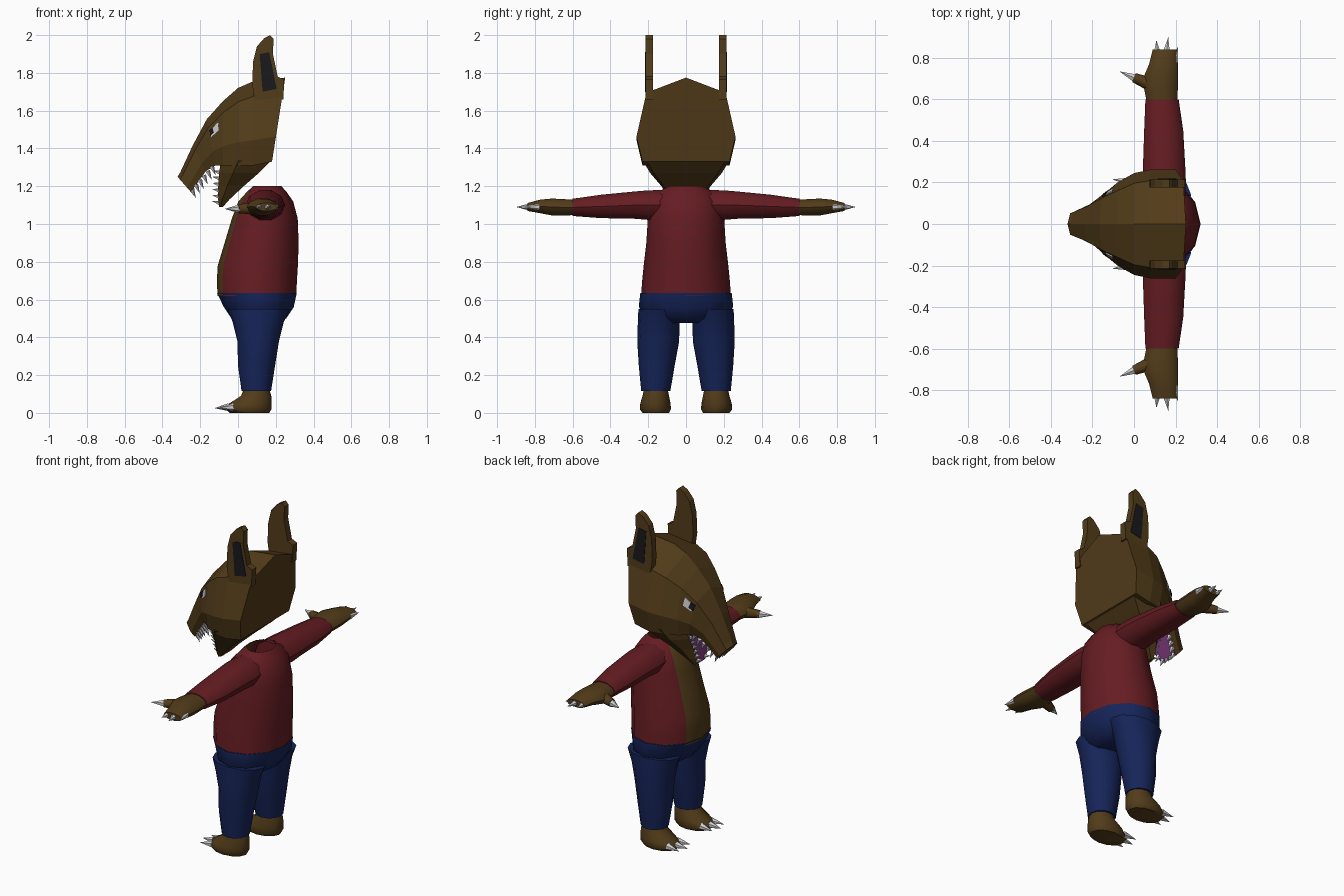
import bpy, bmesh, math
from mathutils import Vector, Matrix
from mathutils.bvhtree import BVHTree

if "Cube" in bpy.data.objects:
    bpy.data.objects.remove(bpy.data.objects["Cube"])


def material(name, rgb):
    m = bpy.data.materials.new(name)
    m.diffuse_color = (*rgb, 1)
    m.use_nodes = True
    m.node_tree.nodes["Principled BSDF"].inputs["Base Color"].default_value = m.diffuse_color
    return m


BROWN = material("brown_fur", (0.085, 0.045, 0.01))
RED = material("red_cloth", (0.13, 0.012, 0.016))
BLUE = material("blue_cloth", (0.008, 0.018, 0.1))
PINK = material("mouth_pink", (0.25, 0.05, 0.25))
BLACK = material("black", (0.01, 0.01, 0.012))
PALE = material("claw_grey", (0.6, 0.6, 0.6))


def finish(name, bm, mats, mirror=False, smooth=None):
    bmesh.ops.recalc_face_normals(bm, faces=bm.faces)
    me = bpy.data.meshes.new(name)
    bm.to_mesh(me)
    bm.free()
    for m in mats:
        me.materials.append(m)
    if smooth:
        me.shade_smooth()
        me.set_sharp_from_angle(angle=math.radians(smooth))
    ob = bpy.data.objects.new(name, me)
    bpy.context.collection.objects.link(ob)
    if mirror:
        mod = ob.modifiers.new("mirror", 'MIRROR')
        mod.use_axis = (False, True, False)
    return ob


def loft(name, rings, mats, caps=(True, True), pick=None, **kw):
    """Skin a list of point rings; pick(i, j) chooses the material slot of a face."""
    bm = bmesh.new()
    vs = [[bm.verts.new(p) for p in r] for r in rings]
    n = len(vs[0])
    for i in range(len(vs) - 1):
        for j in range(n):
            k = (j + 1) % n
            f = bm.faces.new((vs[i][j], vs[i][k], vs[i + 1][k], vs[i + 1][j]))
            f.material_index = pick(i, j) if pick else 0
    if caps[0]:
        bm.faces.new(vs[0])
    if caps[1]:
        bm.faces.new(vs[-1])
    return finish(name, bm, mats, **kw)


def rings_z(rows, n=12):
    """Horizontal ellipses from (z, cx, rx, cy, ry)."""
    a = [2 * math.pi * j / n for j in range(n)]
    return [[(cx + rx * math.cos(t), cy + ry * math.sin(t), z) for t in a]
            for z, cx, rx, cy, ry in rows]


def rings_y(rows, n=10):
    """Upright ellipses along the arm from (y, cx, rx, cz, rz)."""
    a = [2 * math.pi * j / n for j in range(n)]
    return [[(cx + rx * math.cos(t), y, cz + rz * math.sin(t)) for t in a]
            for y, cx, rx, cz, rz in rows]


def spikes(name, items, mat, segs=6):
    """Tapered cones from (base, tip, base radius, tip radius), mirrored."""
    bm = bmesh.new()
    for base, tip, r, r2 in items:
        a, b = Vector(base), Vector(tip)
        m = Matrix.Translation((a + b) / 2) @ (b - a).to_track_quat('Z', 'Y').to_matrix().to_4x4()
        bmesh.ops.create_cone(bm, cap_ends=True, segments=segs, radius1=r, radius2=r2,
                              depth=(b - a).length, matrix=m)
    return finish(name, bm, [mat], mirror=True, smooth=50)


# Head: sections from snout tip to back of skull (top x,z, bottom x,z, half width)
half = [(0.18, 0.8), (0.7, 1), (1, 0.88)]
shape = [(t, -s) for t, s in reversed(half)] + [(0, 0)] + half
head_rows = [(-0.32, 1.25, -0.25, 1.17, 0.065), (-0.305, 1.275, -0.235, 1.19, 0.072),
             (-0.24, 1.415, -0.17, 1.28, 0.105), (-0.165, 1.555, -0.12, 1.31, 0.155),
             (-0.08, 1.65, -0.08, 1.31, 0.20), (0.0, 1.72, 0.0, 1.31, 0.245),
             (0.08, 1.755, 0.08, 1.31, 0.262), (0.25, 1.775, 0.18, 1.33, 0.262)]
head_rings = [[(a + (c - a) * t, w * s, b + (d - b) * t) for t, s in shape]
              for a, b, c, d, w in head_rows]
head = loft("head", head_rings, [BROWN, PINK],
            pick=lambda i, j: int(j == len(shape) - 1 and i < 4))

# Lower jaw hanging open: (z, front x, back x, half width)
jaw_rows = [(1.34, -0.09, 0.18, 0.232), (1.27, -0.10, 0.11, 0.19), (1.2, -0.105, 0.03, 0.13),
            (1.13, -0.105, -0.045, 0.085), (1.09, -0.10, -0.08, 0.055)]
jaw_rings = [[(f, -w * 0.6, z), (f + 0.35 * (b - f), -w, z), (b, -w * 0.9, z),
              (b, w * 0.9, z), (f + 0.35 * (b - f), w, z), (f, w * 0.6, z)]
             for z, f, b, w in jaw_rows]
loft("lower_jaw", jaw_rings, [BROWN, PINK], pick=lambda i, j: int(j == 5))

# Teeth along both jaws
teeth = []
for i in range(6):
    t = i / 5
    p = Vector((-0.245, 0.045, 1.185)).lerp(Vector((-0.14, 0.115, 1.305)), t)
    teeth.append((p, p + Vector((0.022, 0, -0.048)), 0.014, 0))
    q = Vector((-0.095, 0.035, 1.11)).lerp(Vector((-0.09, 0.1, 1.27)), t)
    teeth.append((q, q + Vector((-0.045, 0, 0.012)), 0.014, 0))
teeth.append(((-0.25, 0.016, 1.185), (-0.23, 0.016, 1.145), 0.012, 0))
spikes("teeth", teeth, PALE, 5)

# Eyes: panels projected on the side of the head
bm = bmesh.new()
bm.from_mesh(head.data)
tree = BVHTree.FromBMesh(bm)
bm.free()


def panel(name, pts, lift, mat):
    b = bmesh.new()
    outer = []
    for x, z in pts:
        hit = tree.ray_cast(Vector((x, 1, z)), Vector((0, -1, 0)))[0]
        outer.append(Vector((x, (hit.y if hit else 0.12) + lift, z)))
    top = [b.verts.new(p) for p in outer]
    low = [b.verts.new(p - Vector((0, 0.03, 0))) for p in outer]
    b.faces.new(top)
    for i in range(len(top)):
        k = (i + 1) % len(top)
        b.faces.new((top[i], top[k], low[k], low[i]))
    finish(name, b, [mat], mirror=True)


panel("eye", [(-0.155, 1.485), (-0.105, 1.54), (-0.10, 1.495), (-0.14, 1.46)], 0.006, PALE)
panel("pupil", [(-0.155, 1.492), (-0.135, 1.51), (-0.128, 1.485), (-0.146, 1.465)], 0.011, BLACK)

# Ears: thin upright slabs with a dark outer inset
ear = [(0.09, 1.64), (0.075, 1.74), (0.08, 1.86), (0.10, 1.94), (0.14, 1.985), (0.17, 2.0),
       (0.188, 1.98), (0.185, 1.9), (0.21, 1.78), (0.245, 1.765), (0.24, 1.66)]
loft("ear", [[(x, y, z) for x, z in ear] for y in (0.175, 0.215)], [BROWN], mirror=True)
inset = [(0.115, 1.9), (0.165, 1.91), (0.205, 1.715), (0.13, 1.70)]
loft("ear_inner", [[(x, y, z) for x, z in inset] for y in (0.2, 0.218)], [BLACK], mirror=True)

# Torso: jacket with a bare belly strip in front, open at the neck
loft("torso", rings_z([(0.62, 0.10, 0.208, 0, 0.238), (0.70, 0.10, 0.212, 0, 0.232),
                       (0.78, 0.105, 0.212, 0, 0.224), (0.90, 0.125, 0.196, 0, 0.21),
                       (1.03, 0.142, 0.174, 0, 0.202), (1.12, 0.147, 0.145, 0, 0.19),
                       (1.17, 0.152, 0.105, 0, 0.15), (1.2, 0.155, 0.075, 0, 0.09)]),
     [RED, BROWN], caps=(True, False), pick=lambda i, j: int(j in (5, 6) and i < 6), smooth=35)

# Arms, hands and thumbs
loft("sleeve", rings_y([(0.1, 0.145, 0.10, 1.10, 0.085), (0.2, 0.145, 0.105, 1.10, 0.082),
                        (0.27, 0.145, 0.102, 1.1, 0.076), (0.45, 0.143, 0.094, 1.093, 0.065),
                        (0.6, 0.135, 0.08, 1.088, 0.048)]), [RED], mirror=True, smooth=40)
loft("hand", rings_y([(0.58, 0.135, 0.072, 1.088, 0.042), (0.65, 0.13, 0.081, 1.088, 0.046),
                      (0.71, 0.13, 0.083, 1.09, 0.047), (0.77, 0.143, 0.07, 1.093, 0.038),
                      (0.84, 0.15, 0.06, 1.09, 0.022)]), [BROWN], mirror=True, smooth=45)
spikes("thumb", [((0.11, 0.66, 1.085), (-0.0, 0.705, 1.08), 0.037, 0.023)], BROWN, 8)
spikes("hand_claws", [((0.01, 0.70, 1.08), (-0.07, 0.735, 1.08), 0.024, 0),
                      ((0.112, 0.82, 1.09), (0.108, 0.885, 1.09), 0.02, 0),
                      ((0.155, 0.82, 1.09), (0.165, 0.90, 1.09), 0.021, 0),
                      ((0.195, 0.78, 1.09), (0.212, 0.855, 1.09), 0.02, 0)], PALE)

# Trousers
loft("hips", rings_z([(0.475, 0.11, 0.10, 0, 0.12), (0.50, 0.11, 0.145, 0, 0.2),
                      (0.56, 0.11, 0.185, 0, 0.25), (0.635, 0.10, 0.211, 0, 0.242)]),
     [BLUE], smooth=45)
loft("trouser_leg", rings_z([(0.115, 0.097, 0.078, 0.16, 0.077), (0.25, 0.098, 0.098, 0.155, 0.095),
                             (0.38, 0.107, 0.11, 0.147, 0.111), (0.48, 0.107, 0.135, 0.145, 0.11),
                             (0.55, 0.11, 0.165, 0.14, 0.112)]), [BLUE], mirror=True, smooth=45)

# Feet and toe claws
loft("foot", rings_z([(0.0, 0.06, 0.105, 0.16, 0.07), (0.02, 0.056, 0.122, 0.162, 0.083),
                      (0.05, 0.066, 0.112, 0.162, 0.08), (0.09, 0.096, 0.08, 0.16, 0.07),
                      (0.13, 0.098, 0.066, 0.16, 0.062)]), [BROWN], mirror=True, smooth=50)
spikes("toe_claws", [((-0.025, 0.115, 0.03), (-0.105, 0.105, 0.025), 0.021, 0),
                     ((-0.05, 0.16, 0.03), (-0.125, 0.16, 0.025), 0.021, 0),
                     ((-0.025, 0.205, 0.03), (-0.105, 0.215, 0.025), 0.021, 0)], PALE)
